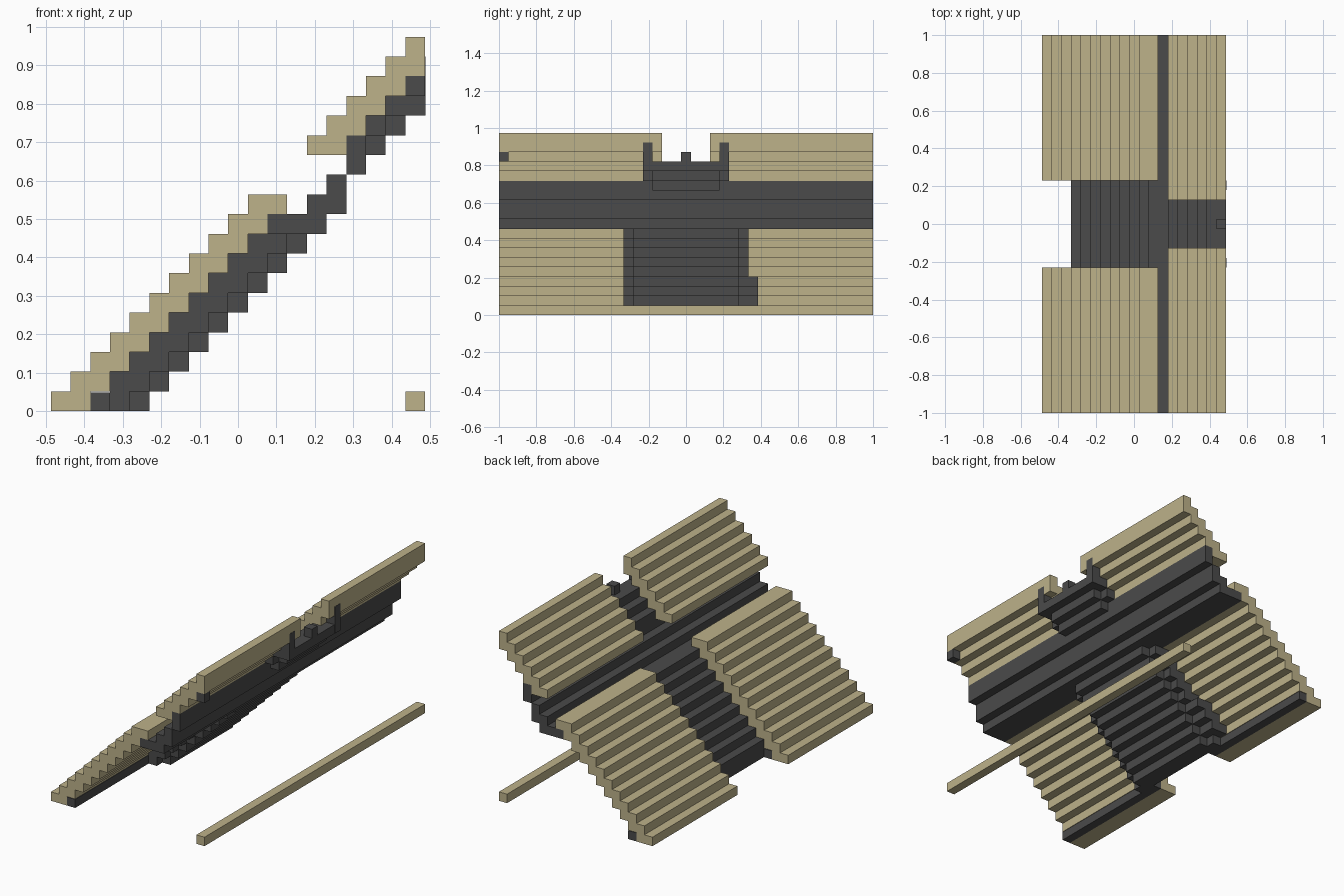
import bpy
import bmesh

cube = bpy.data.objects.get("Cube")
if cube:
    bpy.data.objects.remove(cube, do_unlink=True)

U = 2 / 39            # edge of one block
X0 = -9.5 * U         # left side of column 0


def material(name, rgb):
    mat = bpy.data.materials.new(name)
    mat.use_nodes = True
    mat.diffuse_color = (*rgb, 1)
    mat.node_tree.nodes["Principled BSDF"].inputs["Base Color"].default_value = (*rgb, 1)
    return mat


TAN = material("tan", (0.51, 0.445, 0.255))
DARK = material("dark grey", (0.069, 0.069, 0.069))


def stair(name, mat, rows, j0, j1):
    """Extrude a stepped profile along y; rows are (row, first column, last column)."""
    left = [(c0, r + h) for r, c0, c1 in rows for h in (0, 1)]
    right = [(c1 + 1, r + h) for r, c0, c1 in reversed(rows) for h in (1, 0)]
    bm = bmesh.new()
    verts = [bm.verts.new((X0 + c * U, (j0 - 0.5) * U, r * U)) for c, r in left + right]
    bmesh.ops.remove_doubles(bm, verts=verts, dist=1e-5)
    face = bm.faces.new(list(bm.verts))
    out = bmesh.ops.extrude_face_region(bm, geom=[face])
    moved = [v for v in out["geom"] if isinstance(v, bmesh.types.BMVert)]
    bmesh.ops.translate(bm, verts=moved, vec=(0, (j1 - j0 + 1) * U, 0))
    bmesh.ops.recalc_face_normals(bm, faces=bm.faces)
    mesh = bpy.data.meshes.new(name)
    bm.to_mesh(mesh)
    bm.free()
    mesh.materials.append(mat)
    obj = bpy.data.objects.new(name, mesh)
    bpy.context.collection.objects.link(obj)
    return obj


def diagonal(first, last, a, b):
    """Rows climbing one column per row, covering columns row+a to row+b."""
    return [(r, r + a, min(r + b, 18)) for r in range(first, last + 1)]


# Tan stepped panels and the foot strip, on both sides
for side, sign in (("right", 1), ("left", -1)):
    def span(a, b):
        return sorted((sign * a, sign * b))
    stair("lower_panel_" + side, TAN, diagonal(0, 10, 0, 1), *span(5, 19))
    stair("upper_panel_" + side, TAN, diagonal(13, 18, 0, 1), *span(3, 19))
    stair("foot_strip_" + side, DARK, [(0, 2, 2)], *span(5, 19)).scale.z = 0.95
    # Shoulders and fins of the upper spine
    stair("shoulder_low_" + side, DARK, [(14, 16, 16)], *span(4, 4))
    stair("shoulder_high_" + side, DARK, [(15, 17, 17)], *span(4, 4))
    stair("fin_" + side, DARK, [(15, 18, 18.03), (16, 18, 18.03), (17, 18, 18.03)], *span(4, 4))

# Dark lower spine with narrower edges
stair("lower_spine", DARK, [(0, 3, 4)] + diagonal(1, 8, 2, 4), -5, 5)
stair("spine_edge_left", DARK, [(0, 3, 3)] + diagonal(1, 8, 2, 3), -6, -6)
stair("spine_edge_right", DARK, [(0, 3, 3)] + diagonal(1, 8, 2, 3), 6, 6)
stair("spine_tab", DARK, diagonal(1, 3, 2, 3), 7, 7)

# Dark cross beam running the full length
stair("cross_beam_low", DARK, [(9, 11, 13), (10, 13, 14), (11, 14, 14)], -19, 19)
stair("cross_beam_high", DARK, [(12, 15, 15), (13, 15, 15)], -19, 19)

# Dark upper spine with knob and end stub
stair("upper_spine", DARK, [(13, 16, 16), (14, 16, 17), (15, 17, 18)], -3, 3)
stair("top_knob", DARK, [(16, 18, 18)], 0, 0)
stair("end_stub", DARK, [(16, 18, 18)], -19, -19)

# Loose tan plank on the ground
stair("ground_plank", TAN, [(0, 18, 18)], -19, 19)
